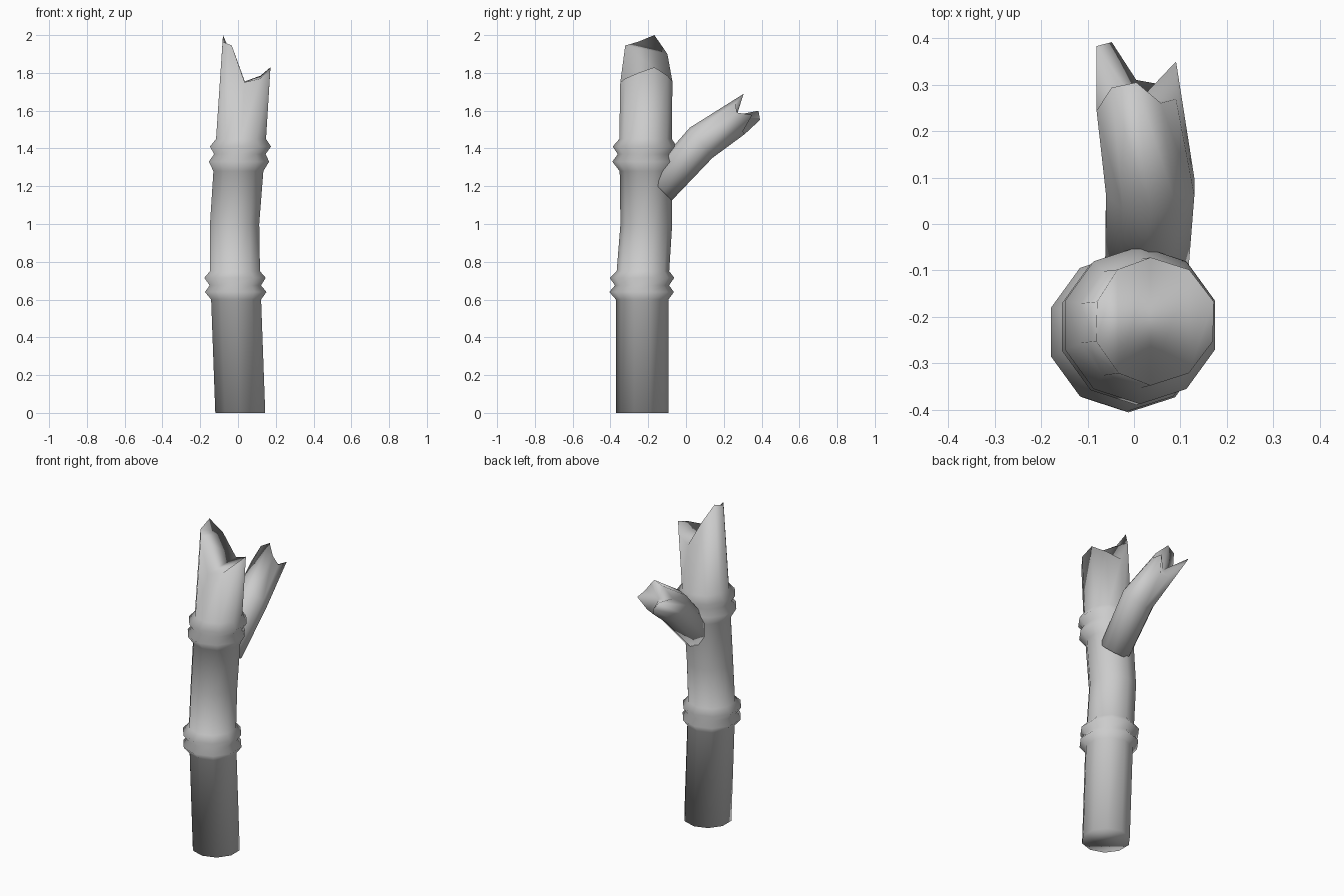
import bpy, bmesh
from math import sin, cos, radians
from mathutils import Vector

cube = bpy.data.objects.get("Cube")
if cube:
    bpy.data.objects.remove(cube, do_unlink=True)

SIDES = 10
ANGLES = [radians(18 + 36 * k) for k in range(SIDES)]

grey = bpy.data.materials.new("plain_grey")
grey.use_nodes = True
colour = (0.6, 0.6, 0.6, 1)
grey.diffuse_color = colour
grey.node_tree.nodes["Principled BSDF"].inputs["Base Color"].default_value = colour


def tube(bm, rings):
    """Skin a list of rings of points and close the first ring."""
    loops = [[bm.verts.new(p) for p in ring] for ring in rings]
    for a, b in zip(loops, loops[1:]):
        for i in range(SIDES):
            j = (i + 1) % SIDES
            bm.faces.new((a[i], a[j], b[j], b[i]))
    bm.faces.new(loops[0][::-1])
    return loops[-1]


def finish(bm, name):
    bmesh.ops.recalc_face_normals(bm, faces=bm.faces)
    mesh = bpy.data.meshes.new(name)
    bm.to_mesh(mesh)
    bm.free()
    mesh.materials.append(grey)
    mesh.shade_smooth()
    obj = bpy.data.objects.new(name, mesh)
    bpy.context.collection.objects.link(obj)


# Main stem: centre x, centre y, height, radius, with two pairs of ridges
stem = [
    (0.012, -0.232, 0, 0.139),
    (-0.01, -0.232, 0.60, 0.139),
    (-0.012, -0.235, 0.64, 0.171),
    (-0.014, -0.233, 0.675, 0.143),
    (-0.016, -0.233, 0.715, 0.171),
    (-0.016, -0.228, 0.75, 0.139),
    (-0.018, -0.21, 1.0, 0.137),
    (0.002, -0.212, 1.28, 0.139),
    (0.005, -0.222, 1.33, 0.168),
    (0.01, -0.218, 1.37, 0.143),
    (0.013, -0.218, 1.41, 0.170),
    (0.016, -0.214, 1.45, 0.139),
]
rings = [[(x + r * cos(a), y + r * sin(a), z) for a in ANGLES] for x, y, z, r in stem]

# Broken top of the stem: a tall splinter on one side, a short one opposite
heights = [1.83, 1.785, 1.755, 1.90, 2.0, 1.965, 1.945, 1.75, 1.77, 1.80]
rings.append([(0.016 + 0.065 * (z - 1.45) + 0.138 * cos(a), -0.21 + 0.138 * sin(a), z)
              for a, z in zip(ANGLES, heights)])
bm = bmesh.new()
top = tube(bm, rings)
# Break surface made of strips running front to back
for i in range(4):
    bm.faces.new((top[i], top[i + 1], top[8 - i], top[(9 - i)]))
finish(bm, "main_stem")


# Side branch: rings set across a rising path
def tilted(centre, radius, rise, offsets=(0,) * SIDES):
    along = Vector((0, cos(radians(rise)), sin(radians(rise))))
    up = Vector((0, -along.z, along.y))
    return [Vector(centre) + Vector((radius * cos(a), 0, 0)) + up * radius * sin(a) + along * d
            for a, d in zip(ANGLES, offsets)]


splinters = [0.03, 0.05, 0.115, 0.09, 0.0, 0.13, 0.11, 0.0, 0.0, 0.09]
bm = bmesh.new()
tip = tube(bm, [
    tilted((0.025, -0.14, 1.19), 0.092, 45),
    tilted((0.035, 0.08, 1.43), 0.1, 37),
    tilted((0.005, 0.26, 1.55), 0.09, 34, splinters),
])
# Hollow broken end
core = bm.verts.new((0.005, 0.26, 1.55))
for i in range(SIDES):
    bm.faces.new((tip[i], tip[(i + 1) % SIDES], core))
finish(bm, "side_branch")
